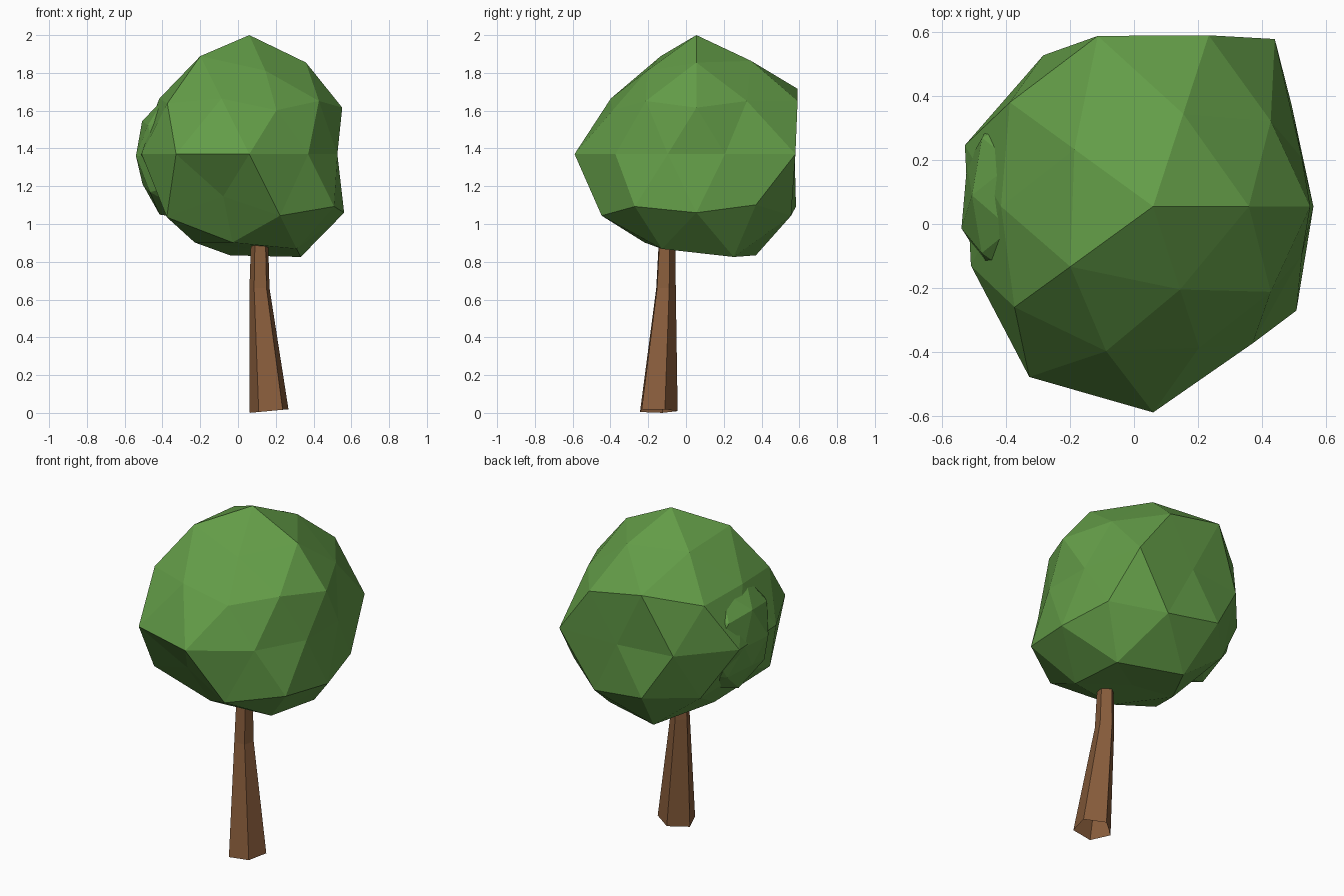
import bpy, bmesh, math, random
from mathutils import Vector

if "Cube" in bpy.data.objects:
    bpy.data.objects.remove(bpy.data.objects["Cube"])

random.seed(4)


def material(name, color):
    m = bpy.data.materials.new(name)
    m.diffuse_color = (*color, 1)
    m.use_nodes = True
    m.node_tree.nodes["Principled BSDF"].inputs["Base Color"].default_value = m.diffuse_color
    return m


def add_object(name, bm, mat):
    mesh = bpy.data.meshes.new(name)
    bm.to_mesh(mesh)
    bm.free()
    mesh.materials.append(mat)
    obj = bpy.data.objects.new(name, mesh)
    bpy.context.collection.objects.link(obj)
    return obj


leaf_green = material("leaf_green", (0.125, 0.335, 0.064))
bark_brown = material("bark_brown", (0.25, 0.11, 0.045))

# Main crown: icosphere whose radius varies per latitude ring (counter-clockwise from +x)
RADII = {
    1.0: [0.63],
    0.9: [0.57, 0.58, 0.58, 0.61, 0.52],
    0.5: [0.535, 0.66, 0.56, 0.56, 0.535],
    0.4: [0.55, 0.63, 0.62, 0.60, 0.52],
    0.0: [0.49, 0.648, 0.52, 0.585, 0.62, 0.60, 0.66, 0.645, 0.53, 0.49],
    -0.4: [0.60, 0.62, 0.53, 0.50, 0.62],
    -0.5: [0.59, 0.62, 0.58, 0.635, 0.62],
    -0.9: [0.64, 0.63, 0.55, 0.55, 0.59],
    -1.0: [0.50],
}
bm = bmesh.new()
bmesh.ops.create_icosphere(bm, subdivisions=2, radius=1)
rings = {}
for v in bm.verts:
    v.co.normalize()
    rings.setdefault(round(v.co.z, 1) + 0.0, []).append(v)
center = Vector((0.06, 0.055, 1.37))
for level, ring in rings.items():
    ring.sort(key=lambda v: round(math.degrees(math.atan2(v.co.y, v.co.x))) % 360)
    for v, r in zip(ring, RADII[level]):
        v.co = center + v.co * r
add_object("crown", bm, leaf_green)

# Smaller leaf clump growing out of the left side of the crown
bm = bmesh.new()
bmesh.ops.create_icosphere(bm, subdivisions=2, radius=1)
for v in bm.verts:
    k = random.uniform(0.9, 1.04)
    v.co = Vector((-0.25, 0.09, 1.36)) + Vector((v.co.x * 0.31, v.co.y * 0.34, v.co.z * 0.36)) * k
add_object("side_clump", bm, leaf_green)

# Trunk: five-sided, tapering and leaning, open at the foot, (x, y, z, radius) per section
SECTIONS = [(0.167, -0.152, 0.01, 0.108),
            (0.115, -0.110, 0.66, 0.056),
            (0.115, -0.103, 0.93, 0.047)]
SIDES = 5
bm = bmesh.new()
loops = []
for i, (x, y, z, r) in enumerate(SECTIONS):
    loop = []
    for s in range(SIDES):
        a = math.radians(-50 + 360 * s / SIDES)
        tilt = 0.01 * math.cos(a) if i == 0 else 0
        loop.append(bm.verts.new((x + r * math.cos(a), y + r * math.sin(a), z + tilt)))
    loops.append(loop)
for low, high in zip(loops, loops[1:]):
    for s in range(SIDES):
        t = (s + 1) % SIDES
        bm.faces.new((low[s], low[t], high[t], high[s]))
add_object("trunk", bm, bark_brown)
